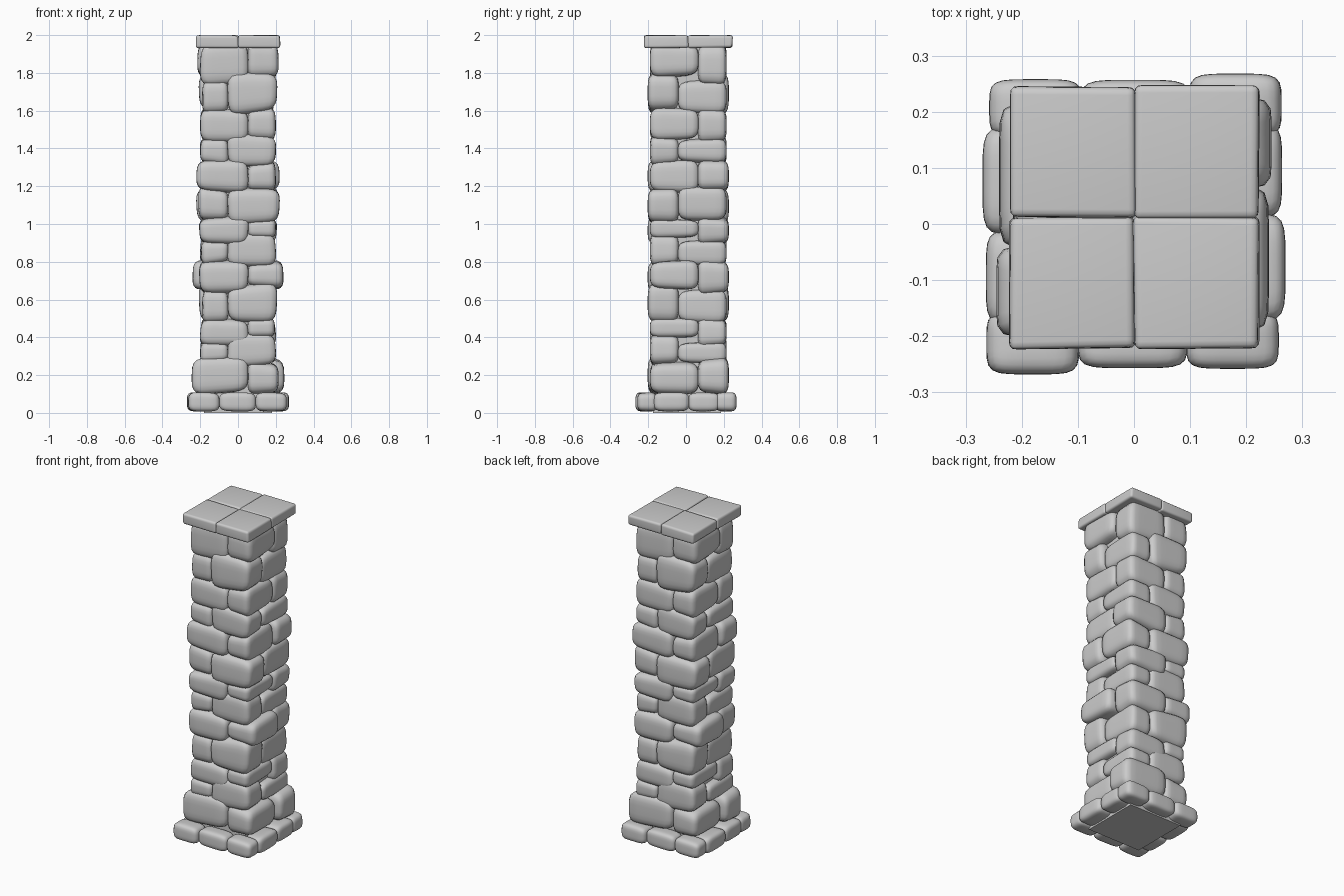
import bpy, bmesh, math, random
from mathutils import Vector, Matrix

cube = bpy.data.objects.get("Cube")
if cube:
    bpy.data.objects.remove(cube, do_unlink=True)
random.seed(4)

stone = bpy.data.materials.new("grey stone")
stone.use_nodes = True
GREY = (0.6, 0.6, 0.6, 1)
stone.diffuse_color = GREY
stone.node_tree.nodes["Principled BSDF"].inputs["Base Color"].default_value = GREY

MID_Y = 0.012                      # centre line of the shaft


def finish(bm, name, smooth=True):
    mesh = bpy.data.meshes.new(name)
    bm.to_mesh(mesh)
    bm.free()
    mesh.materials.append(stone)
    obj = bpy.data.objects.new(name, mesh)
    bpy.context.collection.objects.link(obj)
    if smooth:
        bpy.ops.object.select_all(action='DESELECT')
        obj.select_set(True)
        bpy.context.view_layer.objects.active = obj
        bpy.ops.object.shade_smooth_by_angle(angle=math.radians(50))


def add_stone(target, lo, hi, plan=8, power=4, wobble=0.12):
    """Rounded, slightly uneven boulder filling the box lo..hi."""
    lo, hi = Vector(lo), Vector(hi)
    mid, half = (lo + hi) / 2, (hi - lo) / 2
    bm = bmesh.new()
    bmesh.ops.create_cube(bm, size=2)
    bmesh.ops.subdivide_edges(bm, edges=bm.edges[:], cuts=7, use_grid_fill=True)
    skew = [random.uniform(-wobble, wobble) for _ in range(4)]
    for v in bm.verts:
        p = v.co.copy()
        around = (abs(p.x) ** plan + abs(p.y) ** plan) ** (1 / plan)
        p /= (around ** power + abs(p.z) ** power) ** (1 / power)
        p.z *= 1 + skew[0] * p.x + skew[1] * p.y
        p.z += skew[2] * p.x * 0.7
        p.x *= 1 + skew[3] * p.z * 0.4
        v.co = mid + Vector([a * b for a, b in zip(p, half)])
    piece = bpy.data.meshes.new("stone_piece")
    bm.to_mesh(piece)
    bm.free()
    target.from_mesh(piece)
    bpy.data.meshes.remove(piece)


def half_turn(bm, centre_y):
    """Repeat everything turned half way round the upright axis."""
    copy = bmesh.ops.duplicate(bm, geom=bm.verts[:] + bm.edges[:] + bm.faces[:])
    turned = [g for g in copy["geom"] if isinstance(g, bmesh.types.BMVert)]
    bmesh.ops.rotate(bm, verts=turned, cent=(0, centre_y, 0),
                     matrix=Matrix.Rotation(math.pi, 3, 'Z'))


def corner_stack(name, side, joints, bulge, long_on_front):
    """Corner stones whose long side alternates between the two faces."""
    bm = bmesh.new()
    for i, out in enumerate(bulge):
        top, bottom = joints[i] + 0.012, joints[i + 1] - 0.012
        front = (i % 2 == 0) == long_on_front
        in_x, in_y = (-0.055, 0.05) if front else (0.05, -0.055)
        out_y = 0.215 if front and out > 0.2 else 0.203
        xs = sorted((side * in_x, side * out))
        add_stone(bm, (xs[0], MID_Y - out_y, bottom), (xs[1], MID_Y - in_y, top))
    half_turn(bm, MID_Y)
    finish(bm, name)


# Shaft: two pairs of opposite corner stacks, listed from the top down
corner_stack("front_left_and_back_right_stones", 1,
             [1.95, 1.79, 1.6, 1.46, 1.32, 1.18, 1.01, 0.94, 0.79, 0.67, 0.49, 0.41, 0.26, 0.11],
             [0.215, 0.207, 0.2, 0.2, 0.2, 0.22, 0.2, 0.2, 0.24, 0.206, 0.195, 0.2, 0.215], False)
corner_stack("front_right_and_back_left_stones", -1,
             [1.95, 1.75, 1.6, 1.44, 1.33, 1.18, 1.03, 0.9, 0.8, 0.64, 0.49, 0.36, 0.28, 0.12],
             [0.2, 0.19, 0.2, 0.2, 0.22, 0.21, 0.205, 0.195, 0.205, 0.19, 0.2, 0.2, 0.245], True)

# Mortar core and floor plate
for name, r, top in (("mortar_core", 0.155, 1.95), ("floor_plate", 0.18, 0.05)):
    bm = bmesh.new()
    bmesh.ops.create_cube(bm, size=1)
    bmesh.ops.scale(bm, verts=bm.verts, vec=(2 * r, 2 * r, top))
    bmesh.ops.translate(bm, verts=bm.verts, vec=(0, MID_Y / 2, top / 2))
    finish(bm, name, smooth=False)

# Base ring of stones
bm = bmesh.new()
Z0, Z1 = 0.008, 0.108
for x0, x1, y0 in ((-0.263, -0.098, -0.268), (-0.1, 0.095, -0.257), (0.093, 0.258, -0.258)):
    add_stone(bm, (x0, y0, Z0), (x1, -0.155, Z1), plan=5, wobble=0.04)
for y0, y1, x1 in ((-0.172, 0.018, 0.27), (0.012, 0.178, 0.264)):
    add_stone(bm, (0.155, y0, Z0), (x1, y1, Z1), plan=5, wobble=0.04)
half_turn(bm, 0)
finish(bm, "base_stones")

# Cap of four slabs with softened edges
bm = bmesh.new()
for sx in (-1, 1):
    for sy in (-1, 1):
        for v in bmesh.ops.create_cube(bm, size=1)["verts"]:
            edge = 0.222 if v.co.x * sx > 0 else -0.001
            deep = 0.234 if v.co.y * sy > 0 else -0.001
            z = 2.0 if v.co.z > 0 else 1.936
            v.co = (sx * edge, MID_Y + sy * deep, z)
            v.co += Vector((random.uniform(-1, 1), random.uniform(-1, 1), 0)) * 0.003
            v.co.z -= random.uniform(0, 0.005)
bmesh.ops.recalc_face_normals(bm, faces=bm.faces[:])
bmesh.ops.bevel(bm, geom=bm.edges[:], offset=0.014, segments=3, profile=0.6, affect='EDGES')
finish(bm, "cap_slabs")
